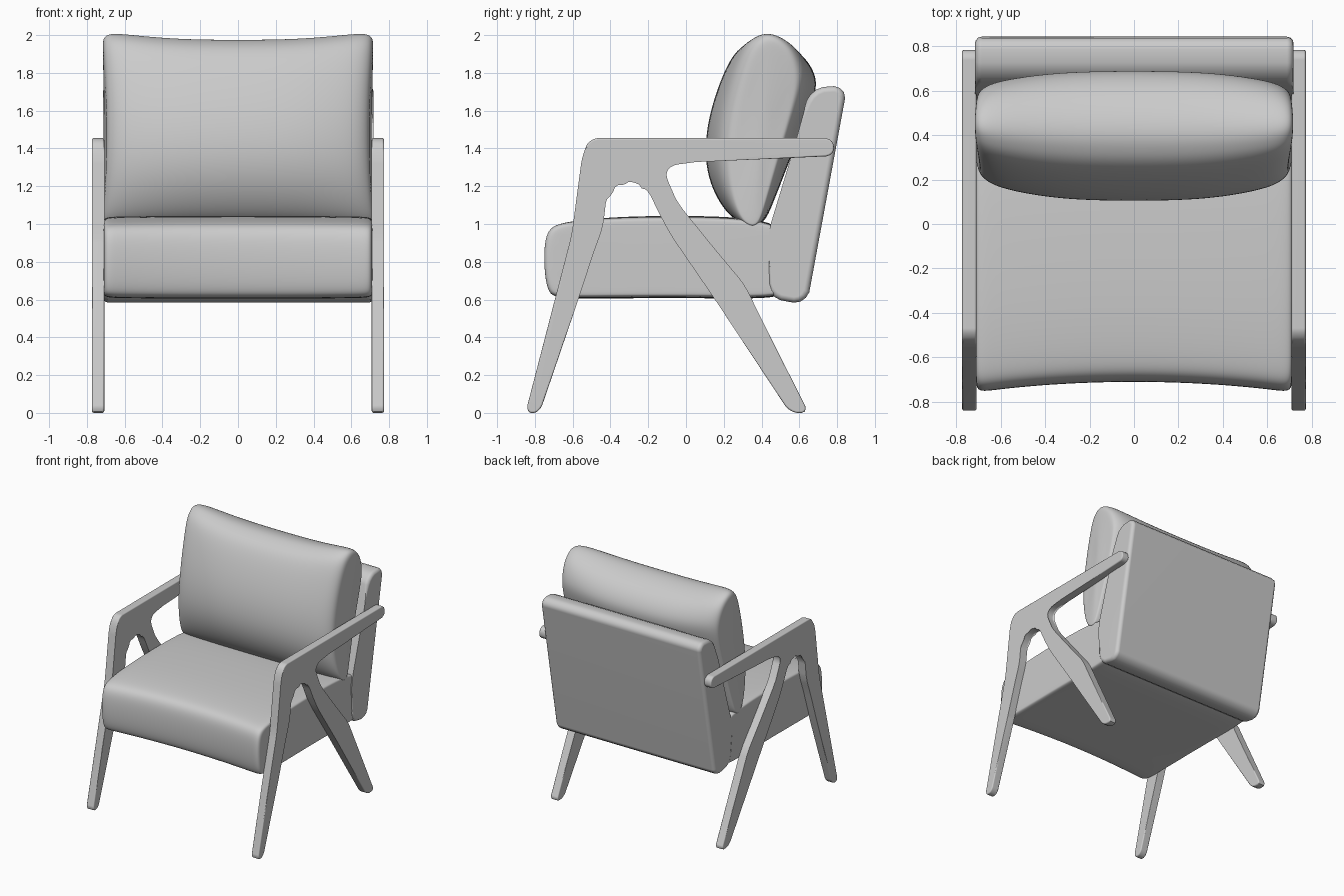
import bpy, bmesh, math
from mathutils import Vector

if "Cube" in bpy.data.objects:
    bpy.data.objects.remove(bpy.data.objects["Cube"], do_unlink=True)

grey = bpy.data.materials.new("plain grey")
grey.use_nodes = True
grey.diffuse_color = (0.6, 0.6, 0.6, 1)
grey.node_tree.nodes["Principled BSDF"].inputs["Base Color"].default_value = (0.6, 0.6, 0.6, 1)


def finish(name, bm, angle):
    bmesh.ops.recalc_face_normals(bm, faces=bm.faces)
    mesh = bpy.data.meshes.new(name)
    bm.to_mesh(mesh)
    bm.free()
    mesh.materials.append(grey)
    obj = bpy.data.objects.new(name, mesh)
    bpy.context.collection.objects.link(obj)
    bpy.ops.object.select_all(action='DESELECT')
    obj.select_set(True)
    bpy.context.view_layer.objects.active = obj
    bpy.ops.object.shade_smooth_by_angle(angle=math.radians(angle))
    return obj


def rounded(points, radius, passes=2):
    """Cut every corner of a closed outline, by at most the radius."""
    pts = [Vector(p) for p in points]
    for _ in range(passes):
        out = []
        for i, p in enumerate(pts):
            for q in (pts[i - 1], pts[(i + 1) % len(pts)]):
                d = q - p
                out.append(p + d.normalized() * min(radius, d.length * 0.25))
        pts, radius = out, radius * 0.4
    return pts


def prism(name, outline, x0, x1, bevel):
    """Side outline (y, z) extruded across x, with soft rims."""
    bm = bmesh.new()
    rings = [[bm.verts.new((x, p.x, p.y)) for p in outline] for x in (x0, x1)]
    caps = [bm.faces.new(r) for r in rings]
    n = len(outline)
    for i in range(n):
        j = (i + 1) % n
        bm.faces.new((rings[0][i], rings[0][j], rings[1][j], rings[1][i]))
    rim = [e for f in caps for e in f.edges]
    bmesh.ops.bevel(bm, geom=rim, offset=bevel, segments=3, profile=0.5,
                    affect='EDGES', clamp_overlap=False)
    obj = finish(name, bm, 35)
    obj.modifiers.new("even_shading", 'WEIGHTED_NORMAL').keep_sharp = True


def cushion(name, outline, stations, pivot, pinch=0.0):
    """Side outline lofted through mirrored stations (x, y scale, z scale)."""
    zs = [p[1] for p in outline]
    mid, half = (max(zs) + min(zs)) / 2, (max(zs) - min(zs)) / 2
    full = [(-x, a, b) for x, a, b in reversed(stations[1:])] + stations
    bm = bmesh.new()
    rings = []
    for x, sy, sz in full:
        ring = []
        for y, z in outline:
            py, pz = pivot(z)
            waist = 1 - pinch * (1 - ((z - mid) / half) ** 2)
            ring.append(bm.verts.new((x * waist, py + (y - py) * sy, pz + (z - pz) * sz)))
        rings.append(ring)
    n = len(outline)
    for a, b in zip(rings, rings[1:]):
        for i in range(n):
            j = (i + 1) % n
            bm.faces.new((a[i], a[j], b[j], b[i]))
    bm.faces.new(rings[0])
    bm.faces.new(rings[-1])
    obj = finish(name, bm, 180)
    sub = obj.modifiers.new("soft", 'SUBSURF')
    sub.levels = sub.render_levels = 3


# Side frames: front leg, armrest and slanted rear leg in one board
frame = rounded([
    (-0.85, 0), (-0.605, 0.945), (-0.55, 1.36), (-0.51, 1.455),
    (0.78, 1.455), (0.785, 1.36), (0.1, 1.33), (-0.08, 1.325), (-0.125, 1.26),
    (-0.035, 1.1), (0.155, 0.865), (0.31, 0.68), (0.415, 0.465), (0.65, 0),
    (0.55, 0), (0.167, 0.58), (-0.08, 0.94), (-0.15, 1.07), (-0.2, 1.18),
    (-0.275, 1.225), (-0.35, 1.22), (-0.42, 1.15), (-0.44, 0.98),
    (-0.485, 0.86), (-0.57, 0.6), (-0.775, 0)], 0.03)
for side, sign in (("left", 1), ("right", -1)):
    prism(side + "_frame", frame, sign * 0.708, sign * 0.773, 0.01)

# Upholstered back, leaning rearwards
back = rounded([(0.43, 0.61), (0.64, 0.57), (0.855, 1.735), (0.655, 1.72),
                (0.585, 1.45), (0.43, 0.94)], 0.05)
prism("back_panel", back, -0.715, 0.718, 0.03)

# Seat with a slightly hollow front edge
seat = [(0.5, 0.6), (0, 0.61), (-0.5, 0.605), (-0.69, 0.605), (-0.735, 0.63),
        (-0.755, 0.75), (-0.755, 0.9), (-0.73, 0.985), (-0.65, 1.015),
        (-0.4, 1.04), (0, 1.045), (0.3, 1.035), (0.5, 1.0), (0.53, 0.9), (0.53, 0.65)]
cushion("seat_cushion", seat,
        [(0, 0.96, 1), (0.35, 0.97, 1), (0.6, 0.99, 0.99), (0.68, 1, 0.98),
         (0.71, 0.99, 0.94), (0.712, 0.94, 0.84)],
        lambda z: (0.45, 0.82))

# Plump loose pillow resting against the back
pillow = [(0.33, 1.99), (0.25, 1.94), (0.17, 1.76), (0.11, 1.55), (0.095, 1.35),
          (0.135, 1.18), (0.22, 1.04), (0.31, 0.985), (0.41, 0.98), (0.46, 1.1),
          (0.59, 1.45), (0.69, 1.7), (0.695, 1.81), (0.62, 1.93), (0.5, 1.995), (0.4, 2.012)]
cushion("back_pillow", pillow,
        [(0, 1, 0.96), (0.3, 0.98, 0.965), (0.5, 0.89, 0.985), (0.63, 0.79, 1.003),
         (0.69, 0.68, 1), (0.718, 0.56, 0.97), (0.716, 0.4, 0.88)],
        lambda z: (0.35 + 0.14 * (z - 1), 1.2), 0.03)
